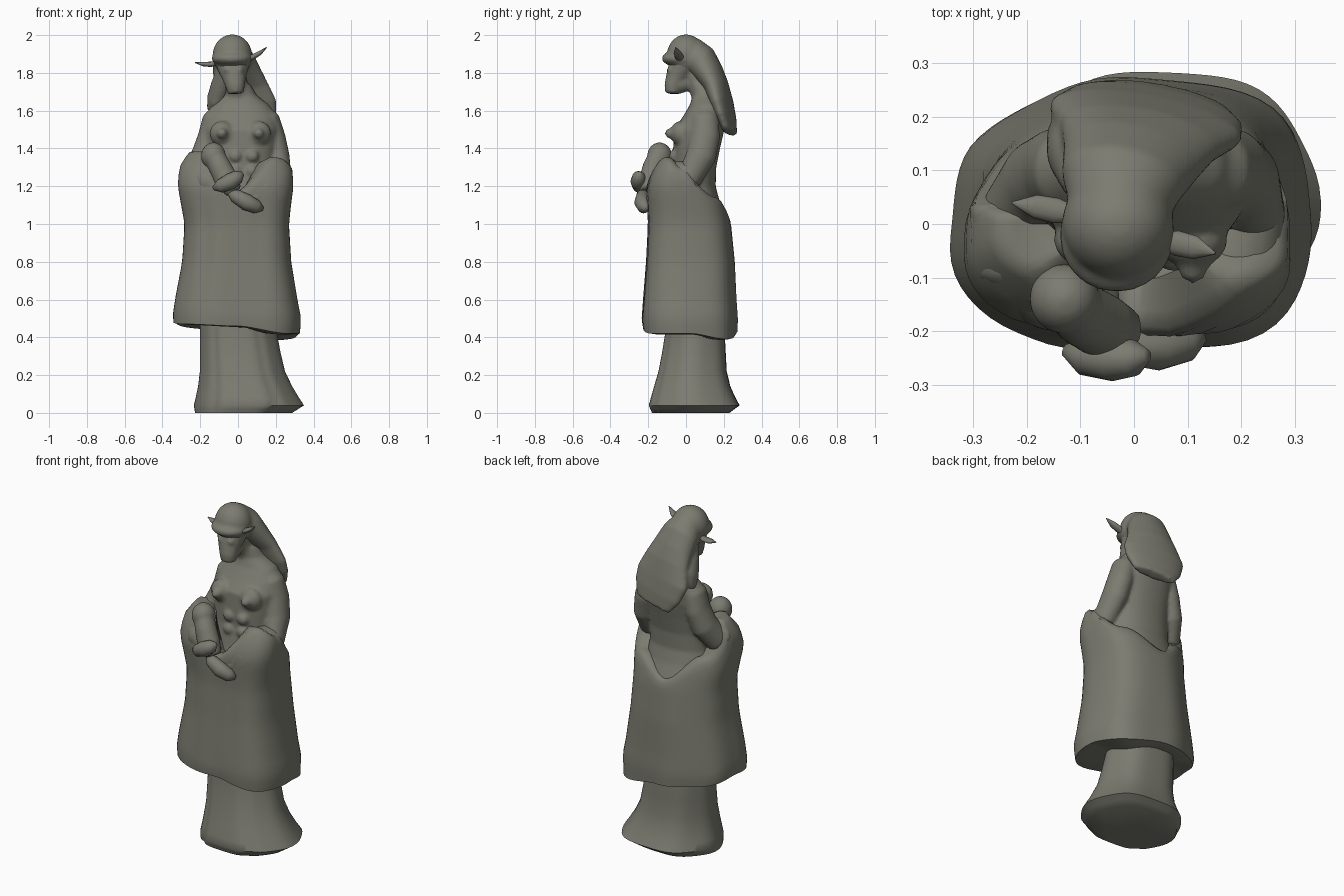
import bpy, bmesh, math
from mathutils import Vector, Matrix

stone = bpy.data.materials.new("grey_stone")
stone.diffuse_color = (0.2, 0.2, 0.165, 1)


def skin(bm, rings):
    """Bridge a list of point rings and cap both ends."""
    vs = [[bm.verts.new(p) for p in r] for r in rings]
    n = len(vs[0])
    for a, b in zip(vs, vs[1:]):
        for i in range(n):
            bm.faces.new((a[i], a[(i + 1) % n], b[(i + 1) % n], b[i]))
    bm.faces.new(vs[0][::-1])
    bm.faces.new(vs[-1])


def tube(bm, pts, side=(1, 0, 0), n=20):
    """Tube along stations (x, y, z, half width, half thickness)."""
    c = [Vector(p[:3]) for p in pts]
    rings = []
    for i, p in enumerate(pts):
        t = (c[min(i + 1, len(c) - 1)] - c[max(i - 1, 0)]).normalized()
        s = Vector(side)
        s = (s - t * s.dot(t)).normalized()
        u = t.cross(s)
        rings.append([c[i] + s * p[3] * math.cos(a) + u * p[4] * math.sin(a)
                      for a in (math.tau * k / n for k in range(n))])
    skin(bm, rings)


def ball(bm, loc, r):
    m = Matrix.Translation(loc) @ Matrix.Diagonal((*r, 1))
    bmesh.ops.create_uvsphere(bm, u_segments=24, v_segments=16, radius=1, matrix=m)


def box_at(table, z):
    """Interpolate (xmin, xmax, ymin, ymax) at height z."""
    if z <= table[0][0]:
        return table[0][1:]
    for a, b in zip(table, table[1:]):
        if z <= b[0]:
            f = (z - a[0]) / (b[0] - a[0])
            return [p + (q - p) * f for p, q in zip(a[1:], b[1:])]
    return table[-1][1:]


def outline(box, a, e=2.0, fold=0.0):
    x0, x1, y0, y1 = box
    c, s = math.cos(a), math.sin(a)
    k = 1 + fold
    return ((x0 + x1) / 2 + k * (x1 - x0) / 2 * math.copysign(abs(c) ** (2 / e), c),
            (y0 + y1) / 2 + k * (y1 - y0) / 2 * math.copysign(abs(s) ** (2 / e), s))


def around(vals, a):
    """Smoothly interpolate values spaced every 45 degrees."""
    t = a / (math.tau / 8)
    i = int(t)
    f = t - i
    f = f * f * (3 - 2 * f)
    return vals[i % 8] * (1 - f) + vals[(i + 1) % 8] * f


def crease(a, deg, width=7):
    return math.exp(-((math.degrees(a) - deg) / width) ** 2)


def finish(name, bm, voxel=0.0, smooth=5, angle=50):
    bmesh.ops.recalc_face_normals(bm, faces=bm.faces)
    me = bpy.data.meshes.new(name)
    bm.to_mesh(me)
    bm.free()
    ob = bpy.data.objects.new(name, me)
    bpy.context.collection.objects.link(ob)
    me.materials.append(stone)
    bpy.ops.object.select_all(action='DESELECT')
    bpy.context.view_layer.objects.active = ob
    ob.select_set(True)
    if voxel:
        m = ob.modifiers.new("merge", 'REMESH')
        m.mode, m.voxel_size, m.use_smooth_shade = 'VOXEL', voxel, True
        s = ob.modifiers.new("soften", 'SMOOTH')
        s.iterations, s.factor = smooth, 0.5
    else:
        bpy.ops.object.shade_smooth_by_angle(angle=math.radians(angle))


N = 72
ANG = [math.tau * i / N for i in range(N)]

# underskirt and foot
SKIRT = [(0, -.225, .285, -.185, .235), (.04, -.232, .347, -.203, .29), (.12, -.212, .295, -.18, .245),
         (.22, -.2, .247, -.15, .22), (.4, -.2, .205, -.115, .21), (.56, -.2, .2, -.11, .2)]
bm = bmesh.new()
skin(bm, [[(*outline(box_at(SKIRT, z), a, 2.2, .02 * math.cos(6 * a + .5) - .01
                     - .05 * crease(a, 232) - .04 * crease(a, 300)), z)
           for a in ANG] for z in (0, .02, .04, .08, .14, .22, .32, .42, .56)])
finish("underskirt", bm)

# draped robe: hem, upper edge and corner fullness vary around the body
ROBE = [(.42, -.33, .325, -.225, .27), (.5, -.349, .332, -.235, .272), (.6, -.335, .312, -.228, .265),
        (.8, -.297, .28, -.212, .256), (1.0, -.284, .268, -.202, .236), (1.1, -.302, .279, -.206, .212),
        (1.2, -.32, .292, -.21, .17), (1.3, -.312, .285, -.175, .16), (1.4, -.25, .24, -.1, .14)]
HEM = [.42, .39, .43, .45, .48, .47, .46, .42]
TOP = [1.27, 1.12, 1.02, 1.16, 1.36, 1.36, 1.15, 1.33]
FULL = [0, .11, .01, .0, 0, .11, .0, .16]


def robe_ring(v, scale=1.0, dz=0.0):
    ring = []
    for a in ANG:
        z = around(HEM, a) * (1 - v) + around(TOP, a) * v
        fold = around(FULL, a) + (.004 + .01 * (1 - v)) * (math.cos(7 * a + .6) - .6)
        fold -= .05 * math.sin(math.pi * v) * (crease(a, 238) + .6 * crease(a, 292))
        x, y = outline(box_at(ROBE, z), a, 2.0, fold)
        ring.append((x * scale, .03 + (y - .03) * scale, z + dz))
    return ring


bm = bmesh.new()
skin(bm, [robe_ring(0, .6, .0), robe_ring(0, .85, -.005)] + [robe_ring(i / 18) for i in range(19)]
     + [robe_ring(1, .93, .022), robe_ring(1, .8, .025), robe_ring(1, .55, .0)])
finish("robe", bm)

# body: torso, arms, breasts, neck and animal head merged together
BODY = [(.9, -.22, .22, -.12, .22), (1.03, -.23, .225, -.11, .215), (1.12, -.2, .2, -.1, .178),
        (1.2, -.18, .19, -.085, .157), (1.3, -.17, .19, -.068, .16), (1.4, -.17, .2, -.068, .18),
        (1.5, -.175, .21, -.062, .203), (1.57, -.165, .2, -.015, .21), (1.63, -.13, .165, .02, .205),
        (1.68, -.08, .1, .035, .18), (1.74, -.065, .065, .03, .13)]
bm = bmesh.new()
skin(bm, [[(*outline(r[1:], a, 2.2), r[0]) for a in ANG] for r in BODY])
tube(bm, [(.11, .11, 1.61, .045, .055), (.157, .1, 1.55, .065, .075), (.183, .1, 1.46, .068, .08),
          (.205, .08, 1.36, .068, .08), (.22, .02, 1.25, .064, .07), (.19, -.06, 1.22, .05, .05)])
tube(bm, [(-.09, .11, 1.61, .045, .055), (-.125, .1, 1.55, .065, .075), (-.147, .1, 1.46, .066, .08),
          (-.18, .08, 1.36, .07, .08), (-.22, .03, 1.28, .064, .075), (-.2, -.06, 1.24, .05, .05)])
for x in (-.085, .11):
    ball(bm, (x, -.03, 1.48), (.065, .052, .065))
    ball(bm, (x, -.07, 1.48), (.03, .042, .03))
for x in (-.015, .075):
    for z in (1.36, 1.28):
        ball(bm, (x, -.058, z), (.036, .032, .034))
tube(bm, [(.01, .12, 1.62, .075, .07), (-.01, .08, 1.72, .062, .065), (-.025, .02, 1.85, .06, .06)])
tube(bm, [(-.028, .0, 1.88, .1, .09), (-.026, -.025, 1.82, .082, .072), (-.02, -.052, 1.77, .062, .058),
          (-.014, -.07, 1.725, .05, .046), (-.012, -.072, 1.69, .042, .038)])
for x in (-.055, .01):
    ball(bm, (x, -.088, 1.815), (.02, .014, .014))
ball(bm, (-.016, -.035, 1.742), (.05, .068, .05))
finish("body", bm, .01, 4)

# veil of hair: cap, brow rim, long fall down the back and a lappet on the left shoulder
bm = bmesh.new()
ball(bm, (-.03, -.0, 1.892), (.105, .102, .112))
ball(bm, (-.032, -.022, 1.876), (.109, .107, .045))
tube(bm, [(-.03, 0.02, 1.905, .09, .09), (-.022, .08, 1.865, .115, .088), (-.005, .123, 1.8, .13, .075),
          (.01, .16, 1.735, .15, .062), (.02, .19, 1.64, .185, .055), (.04, .212, 1.56, .17, .046),
          (.055, .235, 1.485, .125, .028)], side=(1, -.15, 0), n=32)
tube(bm, [(-.06, .05, 1.83, .05, .05), (-.09, .1, 1.73, .055, .06), (-.115, .14, 1.66, .05, .07),
          (-.13, .165, 1.6, .035, .05)])
finish("veil", bm, .01, 5)

# ears
for name, pts in (("left_ear", [(-.1, .015, 1.85), (-.145, .025, 1.845), (-.185, .033, 1.847), (-.228, .04, 1.855)]),
                  ("right_ear", [(.04, -.03, 1.86), (.08, -.036, 1.885), (.115, -.044, 1.905), (.152, -.055, 1.935)])):
    bm = bmesh.new()
    tube(bm, [(*p, w, t) for p, w, t in zip(pts, (.012, .024, .022, .002), (.01, .014, .012, .002))],
         side=(0, 1, 0), n=12)
    finish(name, bm)

# sleeves draped over the forearms
bm = bmesh.new()
tube(bm, [(-.235, .05, 1.3, .06, .075), (-.22, -.05, 1.28, .085, .09), (-.15, -.125, 1.22, .08, .08),
          (-.06, -.15, 1.14, .06, .06)], side=(0, 0, 1))
tube(bm, [(.215, .05, 1.27, .06, .07), (.195, -.05, 1.26, .085, .09), (.14, -.13, 1.18, .08, .08),
          (.06, -.155, 1.11, .06, .06)], side=(0, 0, 1))
finish("sleeves", bm, .011, 8)

# infant: head and wrapped body, arm and legs
bm = bmesh.new()
ball(bm, (-.13, -.14, 1.36), (.066, .066, .072))
tube(bm, [(-.125, -.145, 1.36, .055, .055), (-.095, -.17, 1.3, .06, .06), (-.06, -.19, 1.23, .064, .06),
          (-.02, -.2, 1.17, .045, .045)])
finish("infant", bm, .009, 4)
for name, p in (("infant_arm", [(-.13, -.235, 1.19), (-.095, -.248, 1.2), (-.04, -.252, 1.225), (.0, -.25, 1.25), (.025, -.245, 1.268)]),
                ("infant_legs", [(-.05, -.215, 1.17), (-.015, -.228, 1.15), (.045, -.232, 1.115), (.1, -.222, 1.09), (.13, -.21, 1.08)])):
    bm = bmesh.new()
    tube(bm, [(*q, r, r * .95) for q, r in zip(p, (.012, .036, .044, .036, .012))], side=(0, 0, 1), n=16)
    finish(name, bm, 0, angle=75)
